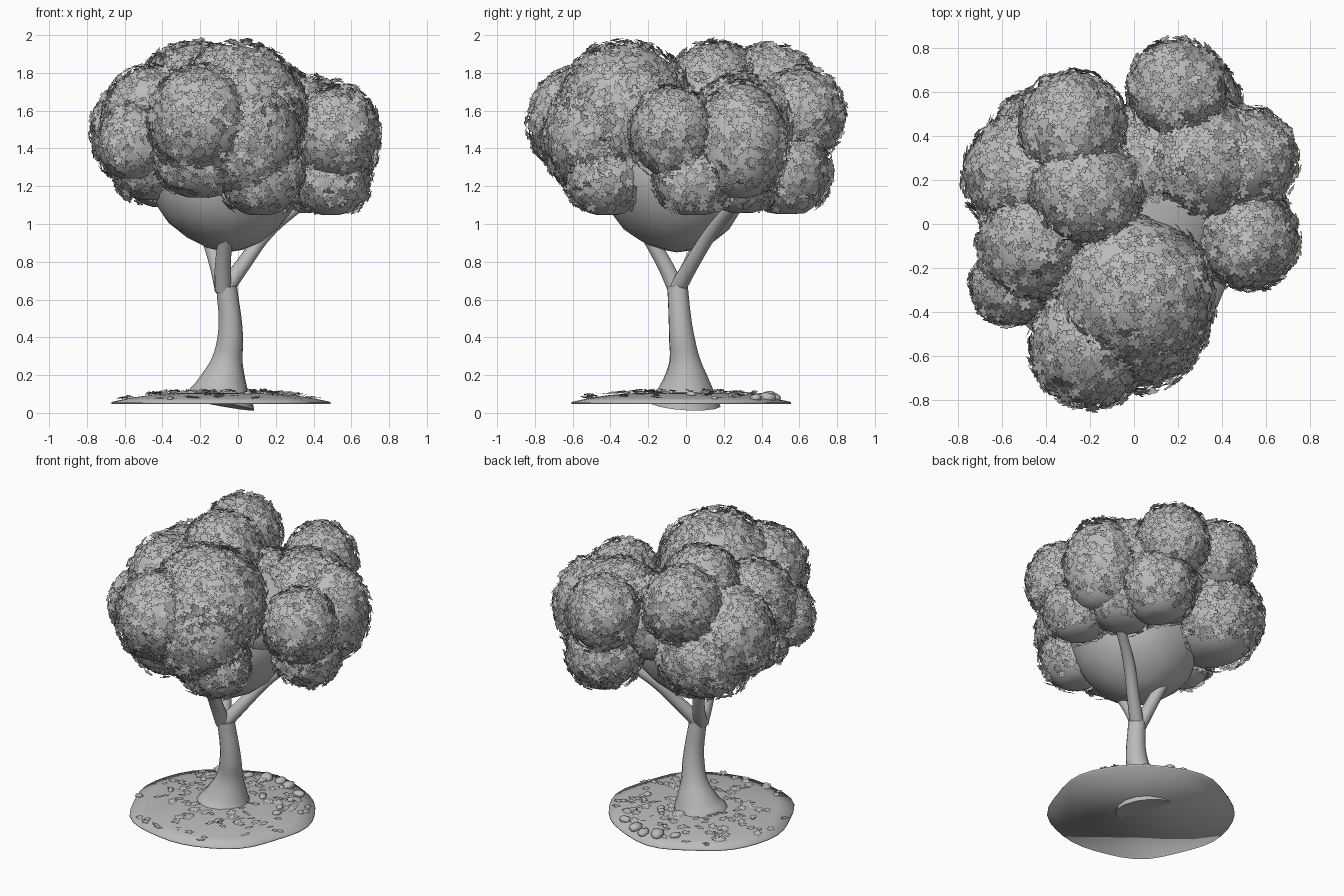
import bpy, bmesh, math, random
from mathutils import Vector, Matrix, noise

random.seed(7)
if "Cube" in bpy.data.objects:
    bpy.data.objects.remove(bpy.data.objects["Cube"])

grey = bpy.data.materials.new("plain grey")
grey.use_nodes = True
grey.diffuse_color = (0.5, 0.5, 0.5, 1)
grey.node_tree.nodes["Principled BSDF"].inputs["Base Color"].default_value = (0.5, 0.5, 0.5, 1)


def finish(name, bm, smooth=True):
    mesh = bpy.data.meshes.new(name)
    bm.to_mesh(mesh)
    bm.free()
    for p in mesh.polygons:
        p.use_smooth = smooth
    mesh.materials.append(grey)
    obj = bpy.data.objects.new(name, mesh)
    bpy.context.collection.objects.link(obj)


def limb(name, points):
    """Tapered round tube through (x, y, z, radius) points."""
    curve = bpy.data.curves.new(name, 'CURVE')
    curve.dimensions = '3D'
    curve.bevel_depth = 1
    curve.bevel_resolution = 5
    curve.resolution_u = 6
    curve.use_fill_caps = True
    spline = curve.splines.new('BEZIER')
    spline.radius_interpolation = 'CARDINAL'
    spline.bezier_points.add(len(points) - 1)
    for b, (x, y, z, r) in zip(spline.bezier_points, points):
        b.co, b.radius = (x, y, z), r
        b.handle_left_type = b.handle_right_type = 'AUTO'
    obj = bpy.data.objects.new(name, curve)
    curve.materials.append(grey)
    bpy.context.collection.objects.link(obj)
    bpy.ops.object.select_all(action='DESELECT')
    obj.select_set(True)
    bpy.context.view_layer.objects.active = obj
    bpy.ops.object.convert(target='MESH')
    bpy.ops.object.shade_smooth_by_angle(angle=math.radians(50))


def blossom(bm, pos, normal, size):
    """Flat five-lobed leaf card facing along normal."""
    turn = normal.to_track_quat('Z', 'Y').to_matrix().to_4x4()
    mat = Matrix.Translation(pos) @ turn @ Matrix.Rotation(random.uniform(0, 6.3), 4, 'Z')
    verts = []
    for i in range(15):
        r = size * (0.5 if i % 3 == 0 else 1)
        a = math.tau * (i // 3 + (0, 0.27, 0.73)[i % 3]) / 5
        verts.append(bm.verts.new(mat @ Vector((r * math.cos(a), r * math.sin(a), 0))))
    bm.faces.new(verts)


def jitter(amount):
    return Vector([random.uniform(-amount, amount) for _ in range(3)])


# Trunk and boughs
limb("trunk", [(-0.1, -0.005, 0.048, 0.19), (-0.085, 0, 0.13, 0.145), (-0.06, -0.005, 0.26, 0.088),
               (-0.04, -0.025, 0.42, 0.066), (-0.06, -0.045, 0.67, 0.055)])
limb("right_bough", [(-0.07, -0.05, 0.65, 0.045), (0.03, 0.03, 0.79, 0.04),
                     (0.15, 0.13, 0.95, 0.036), (0.34, 0.26, 1.11, 0.03)])
limb("front_bough", [(-0.08, -0.05, 0.65, 0.045), (-0.08, -0.11, 0.78, 0.042), (-0.05, -0.27, 1.05, 0.035)])
limb("back_bough", [(-0.08, -0.05, 0.65, 0.042), (-0.11, 0.02, 0.78, 0.04), (-0.2, 0.13, 1.05, 0.035)])

# Foliage clumps: centre, radius, height stretch
clumps = {
    "front_high": (0.0, -0.32, 1.59, 0.355, 1.04),
    "front_middle": (0.02, -0.44, 1.46, 0.31, 1.05),
    "front_end": (-0.2, -0.56, 1.54, 0.27, 1.08),
    "front_low": (0.12, -0.42, 1.25, 0.22, 1),
    "front_under": (-0.2, -0.46, 1.36, 0.24, 1),
    "side_left": (0.52, -0.07, 1.48, 0.225, 1.1),
    "side_left_low": (0.49, 0.04, 1.24, 0.21, 1),
    "side_left_back": (0.5, 0.29, 1.43, 0.24, 1.32),
    "back_middle": (0.31, 0.3, 1.51, 0.28, 1),
    "back_middle_low": (0.34, 0.3, 1.24, 0.22, 0.9),
    "back_end": (0.2, 0.61, 1.58, 0.225, 1.1),
    "back_low": (0.25, 0.53, 1.27, 0.235, 1),
    "back_right": (-0.28, 0.45, 1.7, 0.24, 1.05),
    "top_middle": (-0.22, 0.15, 1.71, 0.25, 1),
    "side_right_back": (-0.5, 0.22, 1.48, 0.27, 1.1),
    "side_right_under": (-0.37, 0.31, 1.36, 0.31, 0.95),
    "side_right": (-0.46, -0.09, 1.56, 0.25, 1.1),
    "side_right_low": (-0.56, -0.28, 1.43, 0.18, 1.15),
    "side_right_base": (-0.45, -0.1, 1.33, 0.22, 1),
    "middle": (0.05, 0.27, 1.46, 0.27, 1),
}
blobs = {k: (Vector(v[:3]), Vector((v[3], v[3], v[3] * v[4]))) for k, v in clumps.items()}
core_at, core_size = Vector((-0.06, -0.05, 1.28)), Vector((0.42, 0.41, 0.43))


def blob(name, centre, size, floor):
    """Wobbly ball with its underside flattened at a share of its height."""
    bm = bmesh.new()
    bmesh.ops.create_icosphere(bm, subdivisions=3, radius=1)
    for v in bm.verts:
        n = v.co.copy()
        v.co = centre + n * size * (0.98 + 0.06 * noise.noise(n * 1.5 + centre * 9))
        v.co.z = max(v.co.z, centre.z - size.z * floor)
    finish(name, bm)


blob("canopy_core", core_at, core_size, 1)
blob("canopy_filler", Vector((0.03, 0.07, 1.42)), Vector((0.42, 0.48, 0.27)), 1)

for name, (centre, size) in blobs.items():
    blob(name + "_clump", centre, size, 0.92)
    bm = bmesh.new()
    count = int(5800 * size.x * size.x)
    for i in range(count):
        # Even spiral spread, leaving the underside bare
        z = 1 - 1.75 * (i + 0.5) / count
        a = i * 2.39996
        ring = math.sqrt(1 - z * z)
        n = (Vector((ring * math.cos(a), ring * math.sin(a), z)) + jitter(0.1)).normalized()
        pos = centre + n * size * random.uniform(0.99, 1.07)
        hidden = any((pos - c).length < s.x * 0.92 for k, (c, s) in blobs.items() if k != name)
        if hidden or (pos - core_at).length < 0.38:
            continue
        blossom(bm, pos, (n + jitter(0.38)).normalized(), random.uniform(0.025, 0.037))
    finish(name + "_leaves", bm, False)

# Ground mound with an uneven rim and a flat base
ground_x, ground_y, ground_r = -0.09, -0.035, 0.575


def ground_height(t):
    return 0.058 + 0.05 * (1 - t ** 3)


bm = bmesh.new()
rows, spokes = 6, 40
rings = []
for j in range(1, rows + 1):
    t = j / rows
    ring = []
    for i in range(spokes):
        a = math.tau * i / spokes
        r = t * (ground_r + 0.01 * math.sin(5 * a) + 0.006 * math.sin(8 * a + 1))
        ring.append(bm.verts.new((ground_x + r * math.cos(a), ground_y + r * math.sin(a), ground_height(t))))
    rings.append(ring)
centre = bm.verts.new((ground_x, ground_y, ground_height(0)))
for i in range(spokes):
    k = (i + 1) % spokes
    bm.faces.new((centre, rings[0][i], rings[0][k]))
    for inner, outer in zip(rings, rings[1:]):
        bm.faces.new((inner[i], outer[i], outer[k], inner[k]))
base = [bm.verts.new(v.co - Vector((0, 0, 0.01))) for v in rings[-1]]
bm.faces.new(base[::-1])
for i in range(spokes):
    k = (i + 1) % spokes
    bm.faces.new((rings[-1][i], base[i], base[k], rings[-1][k]))
finish("ground", bm)

# Fallen leaves
bm = bmesh.new()
for i in range(130):
    a, t = random.uniform(0, math.tau), random.uniform(0.3, 0.95)
    pos = Vector((ground_x + ground_r * t * math.cos(a), ground_y + ground_r * t * math.sin(a),
                  ground_height(t) + 0.012))
    blossom(bm, pos, (Vector((0, 0, 1)) + jitter(0.3)).normalized(), random.uniform(0.022, 0.034))
finish("fallen_leaves", bm, False)

# Stones: a cluster at the back edge and a loose scatter
stones = [(0.08, 0.43, 0.05), (0.0, 0.46, 0.045), (-0.09, 0.44, 0.055), (0.2, 0.37, 0.04), (-0.2, 0.4, 0.035)]
for i in range(16):
    a, d = random.uniform(0, math.tau), random.uniform(0.25, 0.52)
    stones.append((ground_x + d * math.cos(a), ground_y + d * math.sin(a), random.uniform(0.015, 0.03)))
bm = bmesh.new()
for x, y, r in stones:
    t = math.hypot(x - ground_x, y - ground_y) / ground_r
    mat = (Matrix.Translation((x, y, ground_height(t) + 0.1 * r)) @ Matrix.Rotation(random.uniform(0, 3), 4, 'Z')
           @ Matrix.Diagonal((r, r * 0.75, r * 0.55, 1)))
    made = bmesh.ops.create_icosphere(bm, subdivisions=2, radius=1, matrix=mat)
    for v in made["verts"]:
        v.co += jitter(0.06 * r)
finish("stones", bm)
